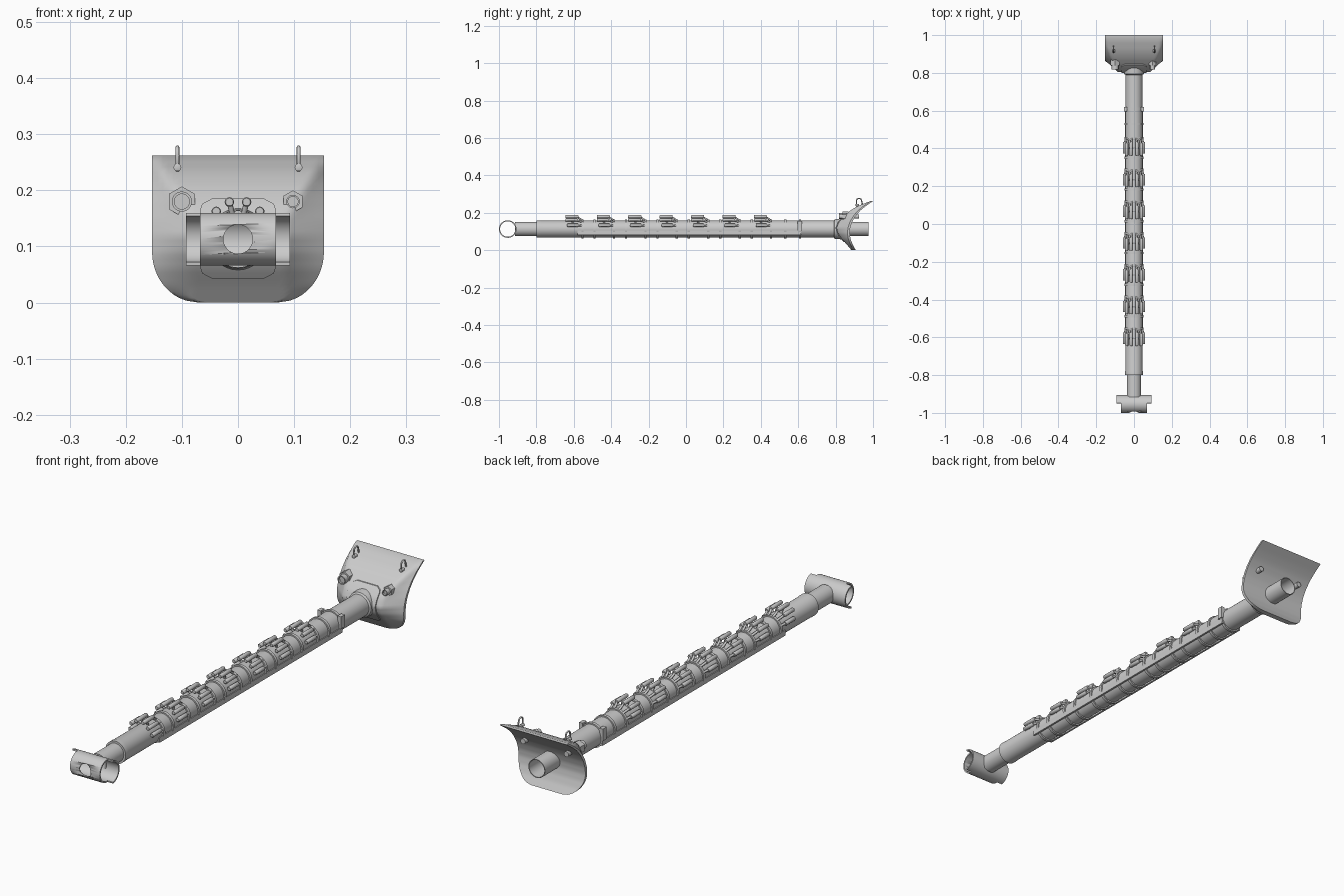
import bpy, bmesh, math
from mathutils import Vector

if "Cube" in bpy.data.objects:
    bpy.data.objects.remove(bpy.data.objects["Cube"])

CZ = 0.113                      # height of the pipe axis
steel = bpy.data.materials.new("plain_grey")
steel.diffuse_color = (0.6, 0.6, 0.6, 1)
steel.use_nodes = True
steel.node_tree.nodes["Principled BSDF"].inputs["Base Color"].default_value = steel.diffuse_color


def finish(name, bm, angle=35):
    bmesh.ops.recalc_face_normals(bm, faces=bm.faces)
    me = bpy.data.meshes.new(name)
    bm.to_mesh(me)
    bm.free()
    ob = bpy.data.objects.new(name, me)
    bpy.context.collection.objects.link(ob)
    me.materials.append(steel)
    bpy.ops.object.select_all(action='DESELECT')
    ob.select_set(True)
    bpy.context.view_layer.objects.active = ob
    bpy.ops.object.shade_smooth_by_angle(angle=math.radians(angle))
    return ob


def lathe(bm, pts, x=0, z=CZ, seg=32, a0=0, a1=360, axis='Y', closed=False):
    """Revolve (radius, position) points about a line along Y or X."""
    full = a1 - a0 == 360
    rows = []
    for i in range(seg if full else seg + 1):
        a = math.radians(a0 + (a1 - a0) * i / seg)
        row = []
        for r, p in pts:
            s, c = r * math.sin(a), r * math.cos(a)
            row.append(bm.verts.new((x + s, p, z + c) if axis == 'Y' else (p, x + s, z + c)))
        rows.append(row)
    n = len(pts)
    for i in range(seg):
        a, b = rows[i], rows[(i + 1) % len(rows)]
        for j in range(n if closed else n - 1):
            k = (j + 1) % n
            bm.faces.new((a[j], b[j], b[k], a[k]))
    if closed and not full:
        bm.faces.new(rows[0])
        bm.faces.new(rows[-1])
    bmesh.ops.remove_doubles(bm, verts=bm.verts, dist=1e-6)


def box(bm, lo, hi):
    vs = bmesh.ops.create_cube(bm, size=1)['verts']
    for v in vs:
        v.co = Vector([l + (h - l) * (c + 0.5) for l, h, c in zip(lo, hi, v.co)])


def rod(name, paths, radius):
    cu = bpy.data.curves.new(name, 'CURVE')
    cu.dimensions = '3D'
    cu.bevel_depth, cu.bevel_resolution, cu.use_fill_caps = radius, 2, True
    for path in paths:
        sp = cu.splines.new('POLY')
        sp.points.add(len(path) - 1)
        for p, co in zip(sp.points, path):
            p.co = (*co, 1)
    cu.materials.append(steel)
    ob = bpy.data.objects.new(name, cu)
    bpy.context.collection.objects.link(ob)


# Stepped main tube
bm = bmesh.new()
lathe(bm, [(0.030, -0.915), (0.038, -0.915), (0.038, -0.80), (0.0465, -0.80), (0.0465, -0.78),
           (0.0455, -0.775), (0.0455, 0.79), (0.052, 0.795), (0.055, 0.83), (0.055, 0.85)])
finish("main_tube", bm)

# Open rear stub behind the shield
bm = bmesh.new()
lathe(bm, [(0.038, 0.82), (0.038, 0.975), (0.035, 0.975), (0.035, 0.82)], closed=True)
finish("rear_stub", bm)

# Cross sleeve: short full tube with a longer rear half shell
bm = bmesh.new()
lathe(bm, [(0.047, -0.068), (0.047, 0.068), (0.041, 0.068), (0.041, -0.068)],
      x=-0.953, axis='X', closed=True, seg=48)
sleeve = finish("cross_sleeve", bm)
bm = bmesh.new()
for s in (-1, 1):
    lathe(bm, [(0.047, s * 0.068), (0.047, s * 0.093), (0.041, s * 0.093), (0.041, s * 0.068)],
          x=-0.953, axis='X', a0=5, a1=175, seg=24, closed=True)
finish("sleeve_half_shells", bm)

# Round hole in the front of the sleeve
bm = bmesh.new()
lathe(bm, [(0, -1.05), (0.026, -1.05), (0.026, -0.96), (0, -0.96)])
cutter = finish("hole_cutter", bm)
cutter.hide_render = True
cutter.hide_set(True)
mod = sleeve.modifiers.new("hole", 'BOOLEAN')
mod.operation, mod.object, mod.solver = 'DIFFERENCE', cutter, 'EXACT'


# Shield surface: concave back, bulging front
def interp(table, z):
    for (z0, y0), (z1, y1) in zip(table, table[1:]):
        if z <= z1:
            t = (z - z0) / (z1 - z0)
            return y0 + (y1 - y0) * t
    return table[-1][1]


BACK = [(0, 0.908), (0.03, 0.891), (0.06, 0.880), (0.09, 0.875), (0.12, 0.878), (0.15, 0.888),
        (0.18, 0.905), (0.21, 0.930), (0.235, 0.960), (0.262, 1.0)]
FRONT = [(0, 0.885), (0.03, 0.860), (0.06, 0.833), (0.09, 0.812), (0.12, 0.804), (0.15, 0.817),
         (0.18, 0.842), (0.21, 0.876), (0.235, 0.915), (0.262, 0.985)]


def half_width(z):
    return 0.153 if z > 0.09 else 0.07 + 0.083 * math.sqrt(max(0, 1 - ((0.09 - z) / 0.09) ** 2))


def front_y(x, z):
    w = half_width(z)
    flat = min(w - 0.012, 0.085 + 0.06 * max(0, (z - 0.15) / 0.1))
    t = min(1, max(0, (w - abs(x)) / (w - flat)))
    back = interp(BACK, z)
    rim = back - 0.012
    return rim + (min(interp(FRONT, z), rim) - rim) * t


bm = bmesh.new()
NX, NZ = 32, 32
sides = []
for face in (0, 1):
    g = []
    for j in range(NZ + 1):
        z = 0.262 * (j / NZ) ** 1.25
        w = half_width(z)
        row = []
        for i in range(NX + 1):
            x = w * (2 * i / NX - 1)
            row.append(bm.verts.new((x, front_y(x, z) if face else interp(BACK, z), z)))
        g.append(row)
    for j in range(NZ):
        for i in range(NX):
            bm.faces.new((g[j][i], g[j][i + 1], g[j + 1][i + 1], g[j + 1][i]))
    sides.append(g[0] + [r[-1] for r in g[1:]] + g[-1][-2::-1] + [r[0] for r in g[-2:0:-1]])
a, b = sides
for i in range(len(a)):
    k = (i + 1) % len(a)
    bm.faces.new((a[i], a[k], b[k], b[i]))
finish("shield", bm, 40)

# Raised rounded pad on the shield front
bm = bmesh.new()
rows = []
for j in range(17):
    z = 0.043 + 0.142 * j / 16
    d = max(0, 0.02 - min(z - 0.043, 0.185 - z))
    w = 0.047 + math.sqrt(max(0, 0.02 ** 2 - d * d))
    rows.append([bm.verts.new((w * (i / 6 - 1), front_y(0, z) - 0.005, z)) for i in range(13)])
for j in range(16):
    for i in range(12):
        bm.faces.new((rows[j][i], rows[j][i + 1], rows[j + 1][i + 1], rows[j + 1][i]))
ret = bmesh.ops.extrude_face_region(bm, geom=bm.faces[:])
for v in ret['geom']:
    if isinstance(v, bmesh.types.BMVert):
        v.co.y += 0.012
finish("shield_pad", bm)

# Bolts through the shield with hexagonal plates
bm = bmesh.new()
for x, r, hexr in ((-0.1, 0.018, 0.027), (0.098, 0.012, 0.020)):
    lathe(bm, [(0, 0.838), (hexr, 0.838), (hexr, 0.87), (0, 0.87)], x=x, z=0.18, seg=6)
    lathe(bm, [(0, 0.826), (r * 0.75, 0.826), (r * 0.75, 0.818), (r, 0.818), (r, 0.86), (0.011, 0.86),
               (0.011, 0.925), (0, 0.925)], x=x, z=0.18, seg=20)
finish("shield_bolts", bm)

# Wire hooks near the top of the shield
hooks = []
for x in (-0.108, 0.108):
    arc = [(x, 0.925 + 0.014 * math.cos(t * math.pi / 8), 0.263 + 0.014 * math.sin(t * math.pi / 8))
           for t in range(9)]
    hooks.append([(x, 0.945, 0.236)] + arc + [(x, 0.911, 0.24), (x, 0.918, 0.234)])
rod("shield_hooks", hooks, 0.0033)
bm = bmesh.new()
for x in (-0.108, 0.108):
    lathe(bm, [(0, 0.906), (0.007, 0.908), (0.007, 0.925), (0, 0.925)], x=x, z=0.241, seg=12)
finish("hook_feet", bm)

# Clamp rings around the tube
centres = [-0.605 + 0.168 * i for i in range(7)]
ring_y = [c + 0.052 for c in centres] + [c - 0.052 for c in centres[1:]] + [0.53, 0.61]
bm = bmesh.new()
for y in ring_y:
    lathe(bm, [(0.044, y - 0.006), (0.051, y - 0.006), (0.051, y + 0.006), (0.044, y + 0.006)],
          closed=True)
finish("clamp_rings", bm)

# Finger pins, fanned over the top of each clamp, with sloped legs
bm = bmesh.new()
legs = []
for c in centres:
    for ang, rad, y0, y1 in ((13, 0.068, -0.04, 0.03), (38, 0.063, -0.04, 0.025), (68, 0.054, -0.03, 0.03)):
        for s in (-1, 1):
            sx, cz = s * math.sin(math.radians(ang)), math.cos(math.radians(ang))
            r = 0.0085
            lathe(bm, [(0, c + y0), (r * 0.8, c + y0), (r, c + y0 + 0.003), (r, c + y1 - 0.003),
                       (r * 0.8, c + y1), (0, c + y1)], x=sx * rad, z=CZ + cz * rad, seg=12)
            legs.append([(sx * q, c + y, CZ + cz * q) for q, y in
                         ((rad, y1 - 0.01), (0.047, 0.052))])
            legs.append([(sx * q, c + y, CZ + cz * q) for q, y in ((rad, -0.01), (0.044, 0.0))])
finish("finger_pins", bm)
rod("finger_legs", legs, 0.005)

# Long rails along both lower sides
bm = bmesh.new()
for s in (-1, 1):
    box(bm, (s * 0.044 - 0.004, -0.58, 0.082), (s * 0.044 + 0.004, 0.615, 0.104))
finish("side_rails", bm)

# Small tabs at the rear end of the rails
bm = bmesh.new()
for s in (-1, 1):
    box(bm, (s * 0.046 - 0.008, 0.595, 0.105), (s * 0.046 + 0.008, 0.62, 0.155))
finish("end_tabs", bm)
